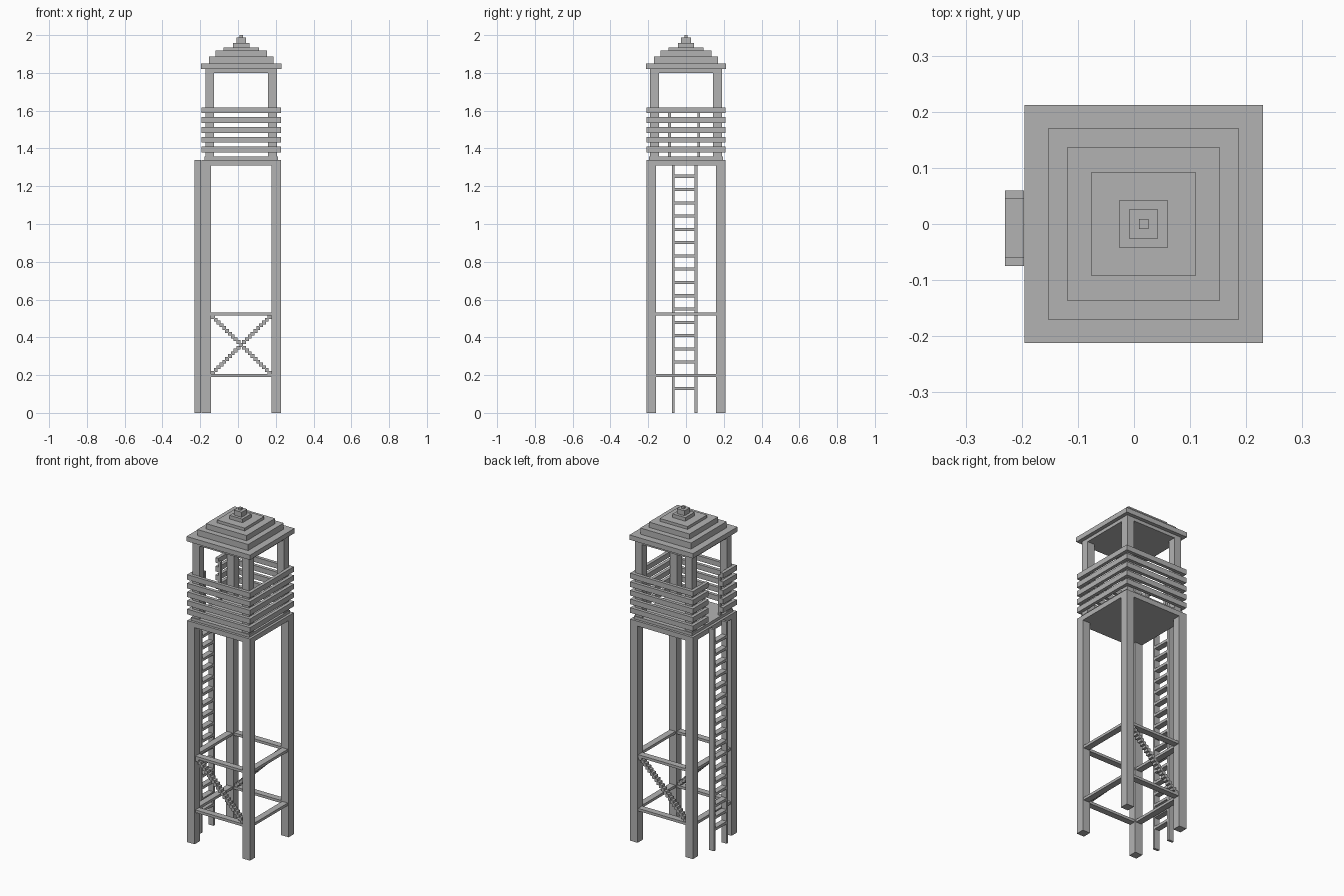
import bpy

cube = bpy.data.objects.get("Cube")
if cube:
    bpy.data.objects.remove(cube, do_unlink=True)

grey = bpy.data.materials.new("plain_grey")
grey.use_nodes = True
colour = (0.45, 0.45, 0.45, 1)
grey.diffuse_color = colour
grey.node_tree.nodes["Principled BSDF"].inputs["Base Color"].default_value = colour

CX = 0.017      # tower axis
HALF = 0.21     # half width of the tower
LEG = 0.05
FACES = [(0, 2, 6, 4), (1, 5, 7, 3), (0, 4, 5, 1), (2, 3, 7, 6), (0, 1, 3, 2), (4, 6, 7, 5)]


def boxes(name, spans):
    """One object from boxes given as (x0, x1, y0, y1, z0, z1) about the tower axis."""
    verts, faces = [], []
    for x0, x1, y0, y1, z0, z1 in spans:
        base = len(verts)
        verts += [(CX + x, y, z) for x in (x0, x1) for y in (y0, y1) for z in (z0, z1)]
        faces += [[base + i for i in reversed(f)] for f in FACES]
    mesh = bpy.data.meshes.new(name)
    mesh.from_pydata(verts, [], faces)
    mesh.materials.append(grey)
    mesh.update()
    obj = bpy.data.objects.new(name, mesh)
    bpy.context.collection.objects.link(obj)
    return obj


def square(half, z0, z1):
    return (-half, half, -half, half, z0, z1)


def corner_posts(name, inner, outer, z0, z1):
    sides = ((-outer, -inner), (inner, outer))
    boxes(name, [(*sx, *sy, z0, z1) for sx in sides for sy in sides])


# Legs, platform and cabin posts
IN = HALF - LEG
corner_posts("legs", IN, HALF, 0, 1.31)
boxes("platform", [square(HALF, 1.31, 1.34)])
boxes("floor", [square(0.195, 1.34, 1.357)])
corner_posts("cabin_posts", 0.143, 0.19, 1.357, 1.80)

# Two rings of horizontal beams between the legs
beams = []
for z in (0.19, 0.515):
    for s in (-1, 1):
        a, b = sorted((s * 0.166, s * 0.204))
        beams += [(-IN, IN, a, b, z, z + 0.016), (a, b, -IN, IN, z, z + 0.016)]
boxes("ring_beams", beams)

# Stepped diagonal braces, front and back
STEPS = 21
for name, s in (("front_brace", -1), ("back_brace", 1)):
    steps = []
    for i in range(STEPS):
        t = i / (STEPS - 1)
        x = s * (0.3 * t - 0.15)
        z = 0.212 + 0.296 * t
        a, b = sorted((s * 0.17, s * 0.2))
        steps.append((x - 0.01, x + 0.01, a, b, z - 0.01, z + 0.01))
    boxes(name, steps)

# Railing slats, with an entry gap above the ladder
GAP = (-0.08, 0.06)
INNER = 0.19
slats = []
for i in range(5):
    z0 = 1.378 + 0.0522 * i
    z1 = z0 + 0.031
    slats += [(-HALF, HALF, -HALF, -INNER, z0, z1),
              (-HALF, HALF, INNER, HALF, z0, z1),
              (INNER, HALF, -INNER, INNER, z0, z1),
              (-HALF, -INNER, -INNER, GAP[0], z0, z1),
              (-HALF, -INNER, GAP[1], INNER, z0, z1)]
boxes("railing_slats", slats)
boxes("entry_posts", [(-INNER, -0.175, y, y + 0.015, 1.357, 1.6) for y in (-0.095, 0.06)])

# Ladder
LX = (-0.247, -0.213)
boxes("ladder_rails", [(*LX, y, y + 0.015, 0, 1.34) for y in (-0.075, 0.045)])
boxes("ladder_rungs", [(*LX, -0.06, 0.045, z, z + 0.016)
                       for z in (0.12 + 0.0703 * i for i in range(17))])

# Stepped roof with a small finial
tiers = [(0.19, 1.80), (0.2125, 1.82), (0.17, 1.849), (0.136, 1.886), (0.093, 1.918),
         (0.043, 1.935), (0.026, 1.957), (0.0085, 1.987)]
tops = [z for _, z in tiers[1:]] + [2.0]
boxes("roof", [square(h, z, top) for (h, z), top in zip(tiers, tops)])
